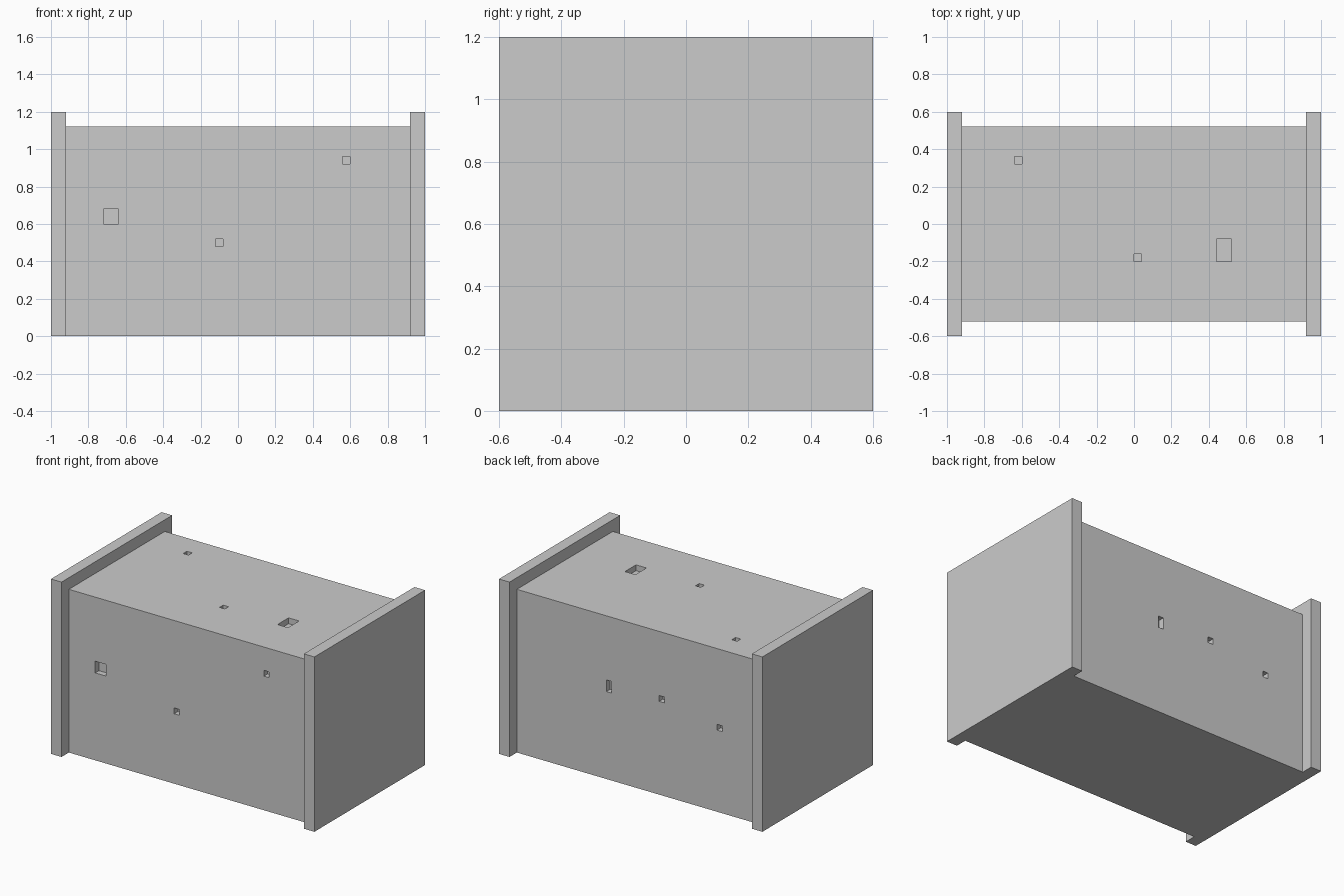
import bpy
import bmesh
from mathutils import Matrix, Vector

if "Cube" in bpy.data.objects:
    bpy.data.objects.remove(bpy.data.objects["Cube"])


def boxes(name, items):
    """One object made of axis-aligned boxes given as (centre, size)."""
    bm = bmesh.new()
    for centre, size in items:
        m = Matrix.Translation(centre) @ Matrix.Diagonal(Vector(size).to_4d())
        bmesh.ops.create_cube(bm, size=1, matrix=m)
    mesh = bpy.data.meshes.new(name)
    bm.to_mesh(mesh)
    bm.free()
    obj = bpy.data.objects.new(name, mesh)
    bpy.context.collection.objects.link(obj)
    return obj


# Square end plates, slightly larger than the body
for side, label in ((-1, "left"), (1, "right")):
    boxes(label + "_end_plate", [((side * 0.96, 0, 0.6), (0.08, 1.2, 1.2))])

# Main body between the plates
body = boxes("body", [((0, 0, 0.56), (1.84, 1.04, 1.12))])

# Shallow rectangular pockets: (u, v, width, height) on each face
D = 0.04
front = [(-0.68, 0.64, 0.08, 0.08), (-0.10, 0.50, 0.04, 0.04), (0.58, 0.94, 0.04, 0.04)]
back = [(0.22, 0.64, 0.04, 0.08), (-0.18, 0.66, 0.04, 0.04), (-0.62, 0.58, 0.04, 0.04)]
top = [(0.48, -0.14, 0.08, 0.12), (0.02, -0.18, 0.04, 0.04), (-0.62, 0.34, 0.04, 0.04)]

cuts = [((x, -0.52, z), (w, 2 * D, h)) for x, z, w, h in front]
cuts += [((x, 0.52, z), (w, 2 * D, h)) for x, z, w, h in back]
cuts += [((x, y, 1.12), (w, h, 2 * D)) for x, y, w, h in top]

cutter = boxes("pocket_cutter", cuts)
cutter.hide_render = True
cutter.display_type = 'WIRE'

pockets = body.modifiers.new("pockets", 'BOOLEAN')
pockets.operation = 'DIFFERENCE'
pockets.solver = 'EXACT'
pockets.object = cutter
